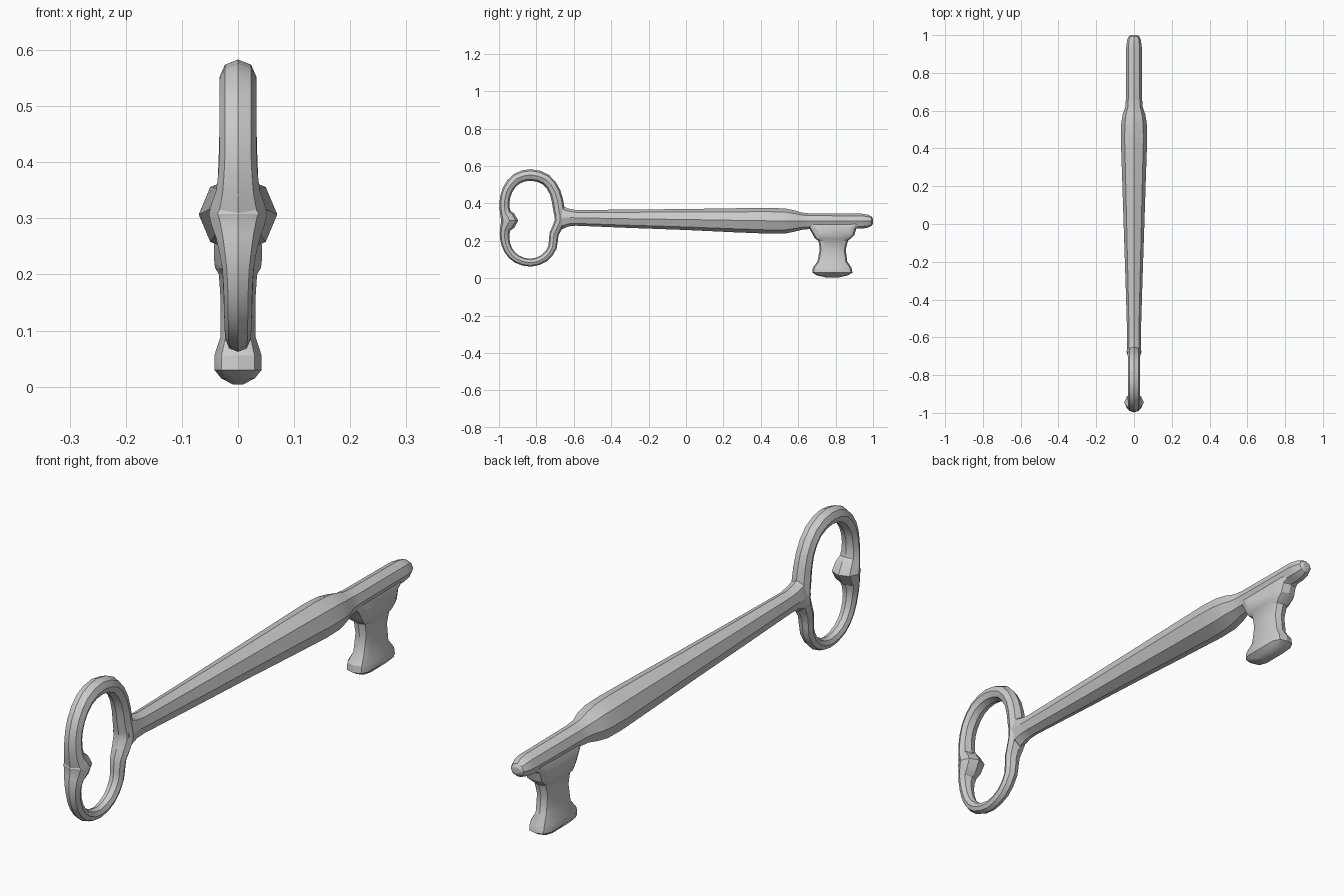
import bpy
import bmesh
import math
from mathutils import Vector

if "Cube" in bpy.data.objects:
    bpy.data.objects.remove(bpy.data.objects["Cube"])


def loft(name, rings, closed=False):
    """Skin a list of equal-length point rings, capped unless closed."""
    bm = bmesh.new()
    vs = [[bm.verts.new(p) for p in r] for r in rings]
    n, m = len(vs), len(vs[0])
    for i in range(n if closed else n - 1):
        a, b = vs[i], vs[(i + 1) % n]
        for j in range(m):
            k = (j + 1) % m
            bm.faces.new((a[j], a[k], b[k], b[j]))
    if not closed:
        bm.faces.new(vs[0])
        bm.faces.new(vs[-1])
    bmesh.ops.recalc_face_normals(bm, faces=bm.faces)
    me = bpy.data.meshes.new(name)
    bm.to_mesh(me)
    bm.free()
    ob = bpy.data.objects.new(name, me)
    bpy.context.collection.objects.link(ob)
    bpy.ops.object.select_all(action='DESELECT')
    ob.select_set(True)
    bpy.context.view_layer.objects.active = ob
    bpy.ops.object.shade_smooth_by_angle(angle=math.radians(28))
    return ob


def spline(p, steps):
    """Closed Catmull-Rom through points of any dimension."""
    out, n = [], len(p)
    for i in range(n):
        a, b, c, d = (Vector(p[(i + o) % n]) for o in (-1, 0, 1, 2))
        for s in range(steps):
            t = s / steps
            out.append(0.5 * (2 * b + (c - a) * t + (2 * a - 5 * b + 4 * c - d) * t * t
                              + (3 * b - a - 3 * c + d) * t ** 3))
    return out


OCT = [(math.cos(k * math.pi / 4), math.sin(k * math.pi / 4)) for k in range(8)]

# Shaft with its swollen collar and slim tip: y, centre z, half height, half width
shaft = [(-.688, .325, .05, .034), (-.66, .325, .062, .037), (-.63, .325, .048, .036),
         (-.59, .323, .042, .036), (-.3, .318, .049, .045), (0, .314, .056, .055),
         (.25, .31, .064, .063), (.45, .307, .069, .07), (.53, .306, .067, .068),
         (.58, .306, .057, .06), (.62, .305, .046, .046), (.66, .305, .042, .043),
         (.94, .305, .04, .041), (.975, .305, .034, .036), (.993, .305, .024, .027),
         (1.0, .305, .012, .015)]
loft("shaft", [[(w * c, y, z + h * s) for c, s in OCT] for y, z, h, w in shaft])

# Bow (handle loop) with inner bump: y, z, in-plane radius, half width
bow = [(-.83, .552, .031, .033), (-.905, .532, .03, .033), (-.953, .475, .028, .033),
       (-.97, .41, .027, .033), (-.966, .35, .029, .039), (-.944, .308, .047, .052),
       (-.966, .265, .029, .039), (-.969, .21, .025, .028), (-.95, .15, .023, .025),
       (-.905, .103, .022, .024), (-.83, .083, .021, .022), (-.758, .108, .022, .024),
       (-.714, .165, .023, .026), (-.706, .235, .025, .03), (-.674, .305, .028, .04),
       (-.68, .37, .031, .036), (-.7, .46, .03, .033), (-.75, .528, .03, .033)]
pts = spline(bow, 2)
rings = []
for i, p in enumerate(pts):
    q, r = pts[i - 1], pts[(i + 1) % len(pts)]
    t = Vector((r[0] - q[0], r[1] - q[1])).normalized()
    rings.append([(p[3] * c, p[0] + p[2] * s * t.y, p[1] - p[2] * s * t.x) for c, s in OCT])
loft("bow", rings, closed=True)

# Bit (tooth plate): z, near y, far y, half width
bit = [(.29, .64, .95, .034), (.265, .66, .91, .042), (.23, .68, .9, .043),
       (.212, .69, .88, .041), (.2, .708, .866, .034), (.155, .715, .854, .031),
       (.09, .703, .862, .031), (.056, .678, .885, .042), (.03, .675, .89, .042),
       (.015, .7, .865, .03)]


def bit_ring(z, a, b, w):
    half = [(0, a), (.7 * w, a + .008), (w, a + .035), (w, b - .035), (.7 * w, b - .008), (0, b)]
    return [(x, y, z) for x, y in half] + [(-x, y, z) for x, y in half[4:0:-1]]


rings = [bit_ring(*s) for s in bit]
rings.append([(x * .3, .783 + (y - .783) * .4, .004) for x, y, z in rings[-1]])
loft("bit", rings)
